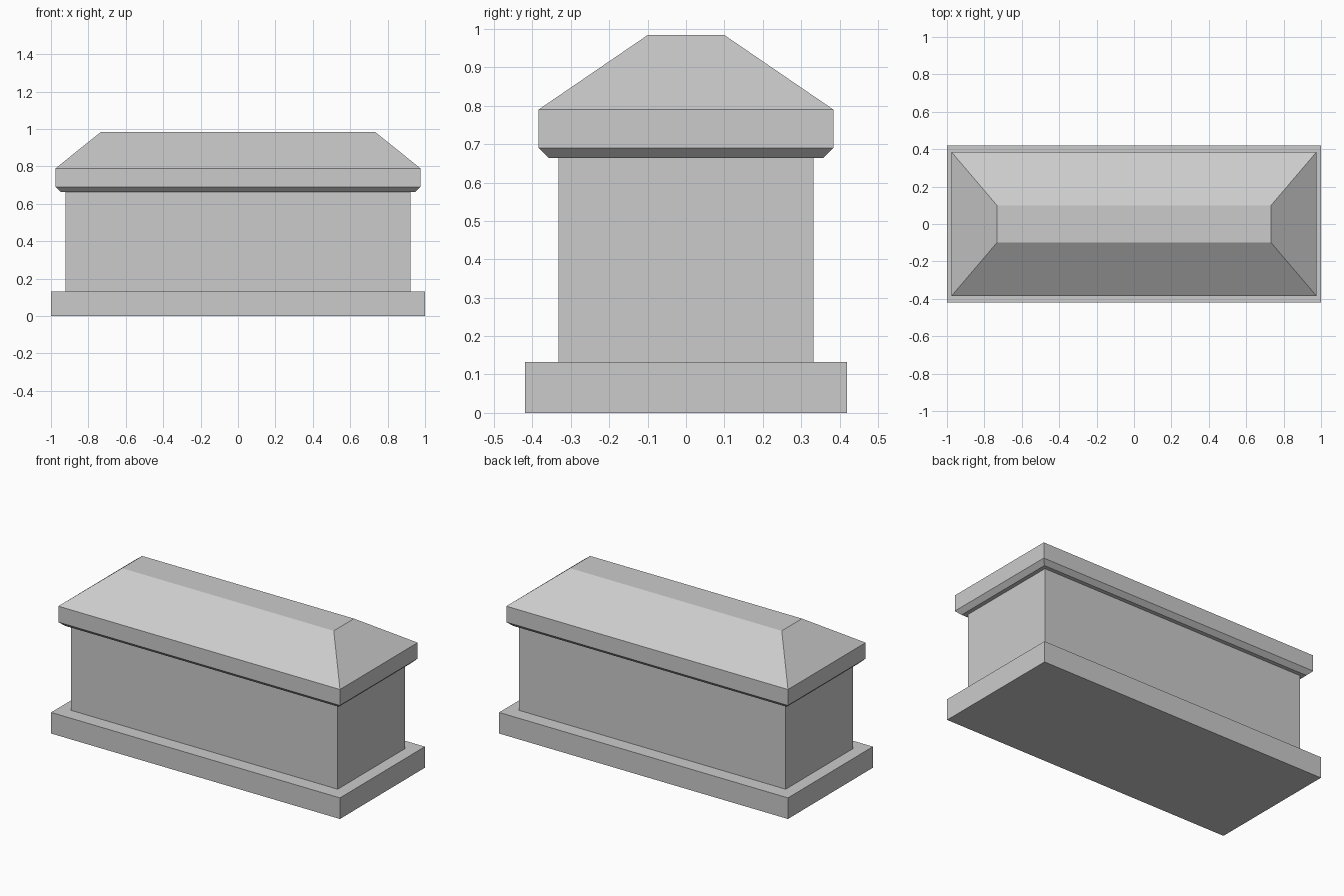
import bpy, bmesh

if "Cube" in bpy.data.objects:
    bpy.data.objects.remove(bpy.data.objects["Cube"])


def stacked_rects(name, levels):
    """Solid lofted through centred rectangles given as (half_x, half_y, z)."""
    bm = bmesh.new()
    rings = [[bm.verts.new((sx * hx, sy * hy, z))
              for sx, sy in ((-1, -1), (1, -1), (1, 1), (-1, 1))]
             for hx, hy, z in levels]
    bm.faces.new(rings[0][::-1])
    bm.faces.new(rings[-1])
    for low, high in zip(rings, rings[1:]):
        for i in range(4):
            j = (i + 1) % 4
            bm.faces.new((low[i], low[j], high[j], high[i]))
    mesh = bpy.data.meshes.new(name)
    bm.to_mesh(mesh)
    bm.free()
    obj = bpy.data.objects.new(name, mesh)
    bpy.context.collection.objects.link(obj)
    return obj


# Plinth slab
stacked_rects("base", [(1.0, 0.42, 0.0), (1.0, 0.42, 0.132)])

# Chest
stacked_rects("body", [(0.923, 0.332, 0.132), (0.923, 0.332, 0.664)])

# Lid: chamfered underside, vertical rim, hipped top
stacked_rects("lid", [(0.948, 0.357, 0.664), (0.975, 0.384, 0.69),
                      (0.975, 0.384, 0.79), (0.733, 0.1, 0.984)])
